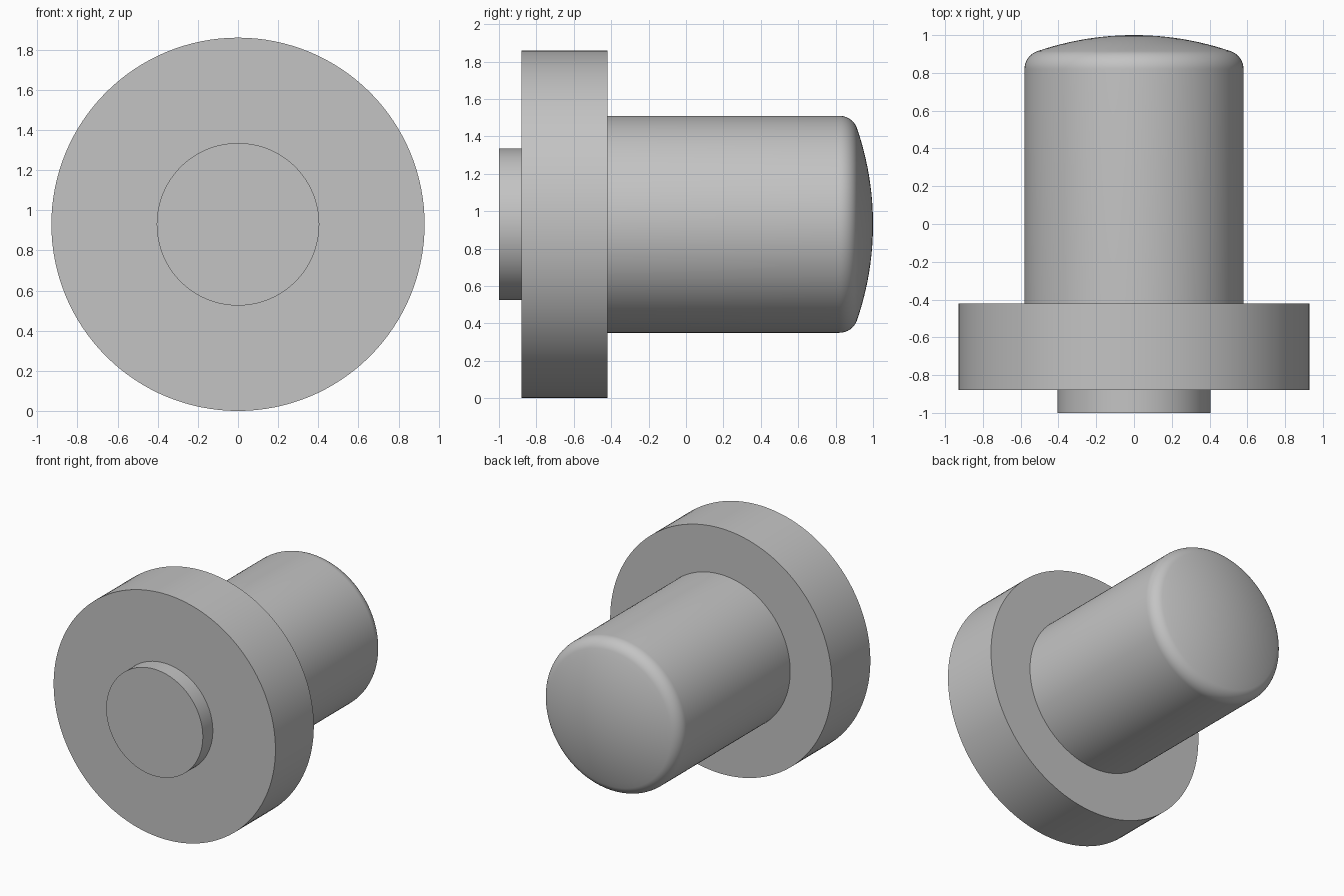
import bpy
import math

cube = bpy.data.objects.get("Cube")
if cube:
    bpy.data.objects.remove(cube, do_unlink=True)

SEGMENTS = 128
AXIS_Z = 0.93

grey = bpy.data.materials.new("light grey")
grey.use_nodes = True
colour = (0.55, 0.55, 0.55, 1)
grey.diffuse_color = colour
grey.node_tree.nodes["Principled BSDF"].inputs["Base Color"].default_value = colour


def lathe(name, profile):
    """Spin (radius, y) points around the y axis; both ends lie on the axis."""
    verts, rings = [], []
    for r, y in profile:
        count = SEGMENTS if r > 0 else 1
        rings.append([len(verts) + i % count for i in range(SEGMENTS)])
        for i in range(count):
            a = math.tau * i / SEGMENTS
            verts.append((r * math.cos(a), y, AXIS_Z + r * math.sin(a)))
    faces = []
    for low, high in zip(rings, rings[1:]):
        if low[0] == low[1]:
            faces.append(high)
        elif high[0] == high[1] and low[0] != low[1]:
            faces += [(low[(i + 1) % SEGMENTS], low[i], high[0]) for i in range(SEGMENTS)]
        else:
            for i in range(SEGMENTS):
                j = (i + 1) % SEGMENTS
                faces.append((low[j], low[i], high[i], high[j]))
    mesh = bpy.data.meshes.new(name)
    mesh.from_pydata(verts, [], faces)
    mesh.validate()
    mesh.materials.append(grey)
    obj = bpy.data.objects.new(name, mesh)
    bpy.context.collection.objects.link(obj)
    bpy.ops.object.select_all(action="DESELECT")
    obj.select_set(True)
    bpy.context.view_layer.objects.active = obj
    bpy.ops.object.shade_smooth_by_angle(angle=math.radians(30))
    return obj


# Stepped body: front boss, wide flange and shaft, in one profile
boss, flange, shaft = 0.405, 0.93, 0.58
profile = [(0, -1), (boss, -1), (boss, -0.88), (flange, -0.88),
           (flange, -0.42), (shaft, -0.42)]

# Rounded shoulder, tangent to the shallow domed end
fillet, tip = 0.1, 1.0
cr, cy = shaft - fillet, 0.82
drop = tip - cy
dome = (cr ** 2 + drop ** 2 - fillet ** 2) / (2 * (drop - fillet))
tangent = math.atan2(cy - (tip - dome), cr)
for i in range(13):
    a = tangent * i / 12
    profile.append((cr + fillet * math.cos(a), cy + fillet * math.sin(a)))
for i in range(1, 13):
    a = tangent + (math.pi / 2 - tangent) * i / 12
    r = dome * math.cos(a) if i < 12 else 0
    profile.append((r, tip - dome + dome * math.sin(a)))

lathe("flanged_pin", profile)
